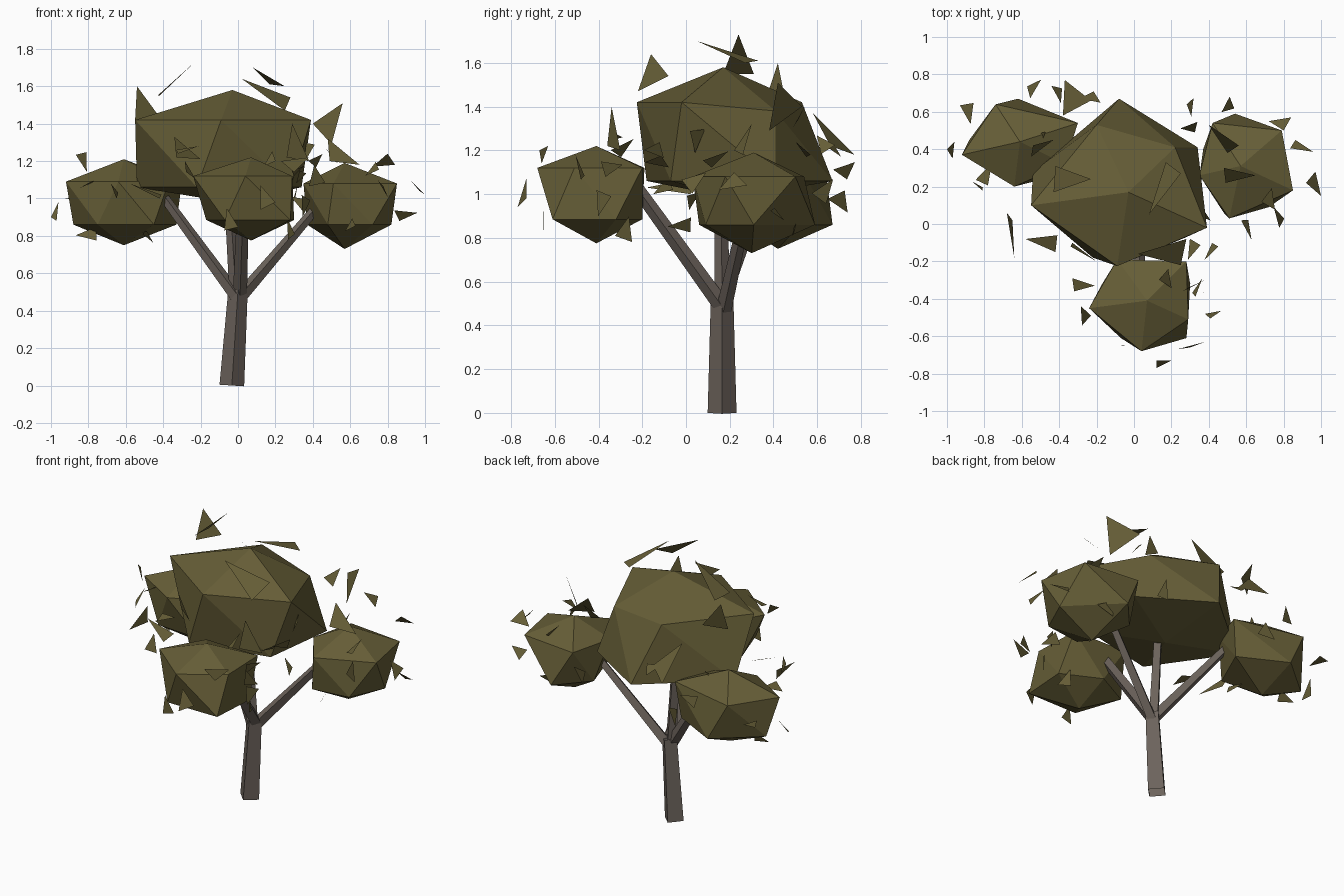
import bpy, bmesh, math, random
from mathutils import Vector

random.seed(11)


def material(name, rgb):
    m = bpy.data.materials.new(name)
    m.diffuse_color = (*rgb, 1)
    return m


LEAF = material("olive_leaf", (0.133, 0.112, 0.038))
BARK = material("grey_bark", (0.150, 0.125, 0.106))


def finish(bm, name, mat):
    mesh = bpy.data.meshes.new(name)
    bm.to_mesh(mesh)
    bm.free()
    mesh.materials.append(mat)
    ob = bpy.data.objects.new(name, mesh)
    bpy.context.collection.objects.link(ob)
    return ob


def clump(name, top, bottom, upper, lower):
    """Leaf clump: hull of two poles and two uneven five-point rings."""
    bm = bmesh.new()
    for p in [top, bottom] + upper + lower:
        bm.verts.new(p)
    bmesh.ops.convex_hull(bm, input=bm.verts)
    bmesh.ops.recalc_face_normals(bm, faces=bm.faces)
    return finish(bm, name, LEAF)


def ring(z, *points):
    return [(x, y, z) for x, y in points]


def limb(name, start, end, r0, r1, sides=4):
    """Tapered flat-sided limb, open at the root and capped at the tip."""
    a, b = Vector(start), Vector(end)
    up = (b - a).normalized()
    u = Vector((1, 0, 0))
    u = (u - up * u.dot(up)).normalized()
    v = up.cross(u)
    bm = bmesh.new()
    loops = []
    for p, r in ((a, r0), (b, r1)):
        angles = [math.tau * k / sides for k in range(sides)]
        loops.append([bm.verts.new(p + r * (u * math.cos(t) + v * math.sin(t))) for t in angles])
    root, tip = loops
    for k in range(sides):
        n = (k + 1) % sides
        bm.faces.new((root[k], root[n], tip[n], tip[k]))
    bm.faces.new(tip)
    return finish(bm, name, BARK)


# Trunk and branches
limb("trunk", (-0.033, 0.165, 0.0), (0.0, 0.165, 0.51), 0.066, 0.052)
limb("left_branch", (-0.01, 0.15, 0.48), (-0.42, 0.36, 1.04), 0.036, 0.025)
limb("right_branch", (0.0, 0.17, 0.46), (0.42, 0.28, 0.95), 0.036, 0.025)
limb("front_branch", (0.01, 0.17, 0.48), (0.03, -0.24, 1.05), 0.038, 0.030)
limb("centre_branch", (-0.01, 0.165, 0.48), (-0.05, 0.16, 1.10), 0.036, 0.028)

# Large crown
clump("main_crown", (-0.03, 0.17, 1.58), (-0.05, 0.22, 0.98),
      ring(1.42, (-0.55, 0.10), (-0.09, -0.225), (0.39, -0.02), (-0.20, 0.53)) + [(0.22, 0.41, 1.38)],
      ring(1.06, (-0.54, 0.28), (-0.22, -0.18), (0.28, -0.07), (0.34, 0.41), (-0.08, 0.67)))

# Three smaller clumps
clump("left_clump", (-0.61, 0.44, 1.21), (-0.61, 0.42, 0.75),
      ring(1.09, (-0.92, 0.37), (-0.74, 0.64), (-0.30, 0.54), (-0.37, 0.32), (-0.64, 0.20)),
      ring(0.86, (-0.88, 0.45), (-0.62, 0.67), (-0.33, 0.52), (-0.45, 0.25), (-0.75, 0.27)))
clump("right_clump", (0.57, 0.31, 1.19), (0.57, 0.30, 0.73),
      ring(1.08, (0.85, 0.18), (0.79, 0.50), (0.42, 0.54), (0.35, 0.26), (0.51, 0.03)),
      ring(0.86, (0.82, 0.31), (0.54, 0.59), (0.37, 0.40), (0.48, 0.06), (0.72, 0.09)))
clump("front_clump", (0.07, -0.41, 1.22), (0.07, -0.41, 0.775),
      ring(1.12, (-0.24, -0.45), (0.04, -0.68), (0.29, -0.51), (0.28, -0.20), (-0.09, -0.19)),
      ring(0.885, (-0.07, -0.61), (0.28, -0.61), (0.30, -0.32), (0.06, -0.20), (-0.17, -0.32)))


def leaves(name, triangles):
    bm = bmesh.new()
    for tri in triangles:
        bm.faces.new([bm.verts.new(p) for p in tri])
    return finish(bm, name, LEAF)


# Large loose leaves round the crown
leaves("crown_leaves", [
    ((-.43, .17, 1.55), (-.42, .31, 1.55), (-.23, .24, 1.73)),
    ((.08, .05, 1.70), (.25, .27, 1.60), (.17, .33, 1.61)),
    ((.02, -.16, 1.64), (.28, -.08, 1.54), (.25, -.22, 1.47)),
    ((-.37, .77, 1.18), (-.38, .58, 1.37), (-.23, .66, 1.22)),
    ((.56, .42, 1.51), (.40, .53, 1.40), (.50, .38, 1.29)),
    ((-.54, .42, 1.60), (-.55, .36, 1.42), (-.43, .45, 1.45)),
    ((.48, .30, 1.32), (.49, .22, 1.20), (.65, .26, 1.18)),
    ((-.34, -.12, 1.33), (-.33, -.10, 1.22), (-.20, -.20, 1.21))])

# Outlying leaves round the smaller clumps
leaves("outer_leaves", [
    ((-.68, .06, 1.08), (-.65, .02, 1.00), (-.64, -.18, 1.03)),
    ((.92, .22, 1.10), (.97, .28, 1.04), (1.0, .15, 1.02)),
    ((.72, .55, 1.17), (.84, .57, 1.18), (.80, .50, 1.24)),
    ((.12, -.73, 1.07), (.20, -.73, .98), (.12, -.77, .94)),
    ((.23, -.67, 1.20), (.38, -.63, 1.22), (.30, -.66, 1.14)),
    ((.29, -.34, 1.40), (.26, -.36, 1.22), (.38, -.30, 1.20)),
    ((-.33, -.29, 1.26), (-.32, -.36, 1.24), (-.21, -.33, 1.28)),
    ((-.58, -.08, 1.08), (-.41, -.06, 1.02), (-.42, -.15, 1.00)),
    ((-1.0, .40, .90), (-.96, .44, .98), (-.97, .35, .88))])

# Small loose leaves: single triangles facing any way
small = [
    (-.55, .72, 1.10), (-.22, .68, 1.20), (-.89, .62, 1.00),
    (-.83, .20, 1.22), (-.26, -.50, 1.14), (-.04, -.65, .86),
    (.42, -.48, 1.10), (.36, -.38, .98), (.28, -.28, .82), (.42, -.13, 1.20),
    (.60, .00, .86), (.78, .02, 1.05), (.87, .42, .91),
    (.51, .64, 1.22), (.30, .51, 1.34), (-.48, .30, .80), (-.78, .40, .81),
    (.15, -.60, 1.02), (.17, -.30, 1.20), (.33, -.36, 1.12), (.32, -.12, 1.15),
    (.35, .02, .97), (.30, .62, 1.00), (.72, .12, 1.15), (.60, .50, .85),
    (.38, .05, 1.27), (-.52, .45, 1.12), (-.80, .24, 1.08), (-.40, .70, .98)]
triangles = []
for c in small:
    n = Vector([random.gauss(0, 1) for _ in range(3)]).normalized()
    u = n.orthogonal().normalized()
    v = n.cross(u)
    spin = random.uniform(0, math.tau)
    tri = []
    for k, stretch in enumerate((1.4, 0.75, 0.8)):
        t = spin + k * math.tau / 3
        r = 0.063 * stretch * random.uniform(0.85, 1.1)
        tri.append(Vector(c) + r * (u * math.cos(t) + v * math.sin(t)))
    triangles.append(tri)
leaves("small_leaves", triangles)
